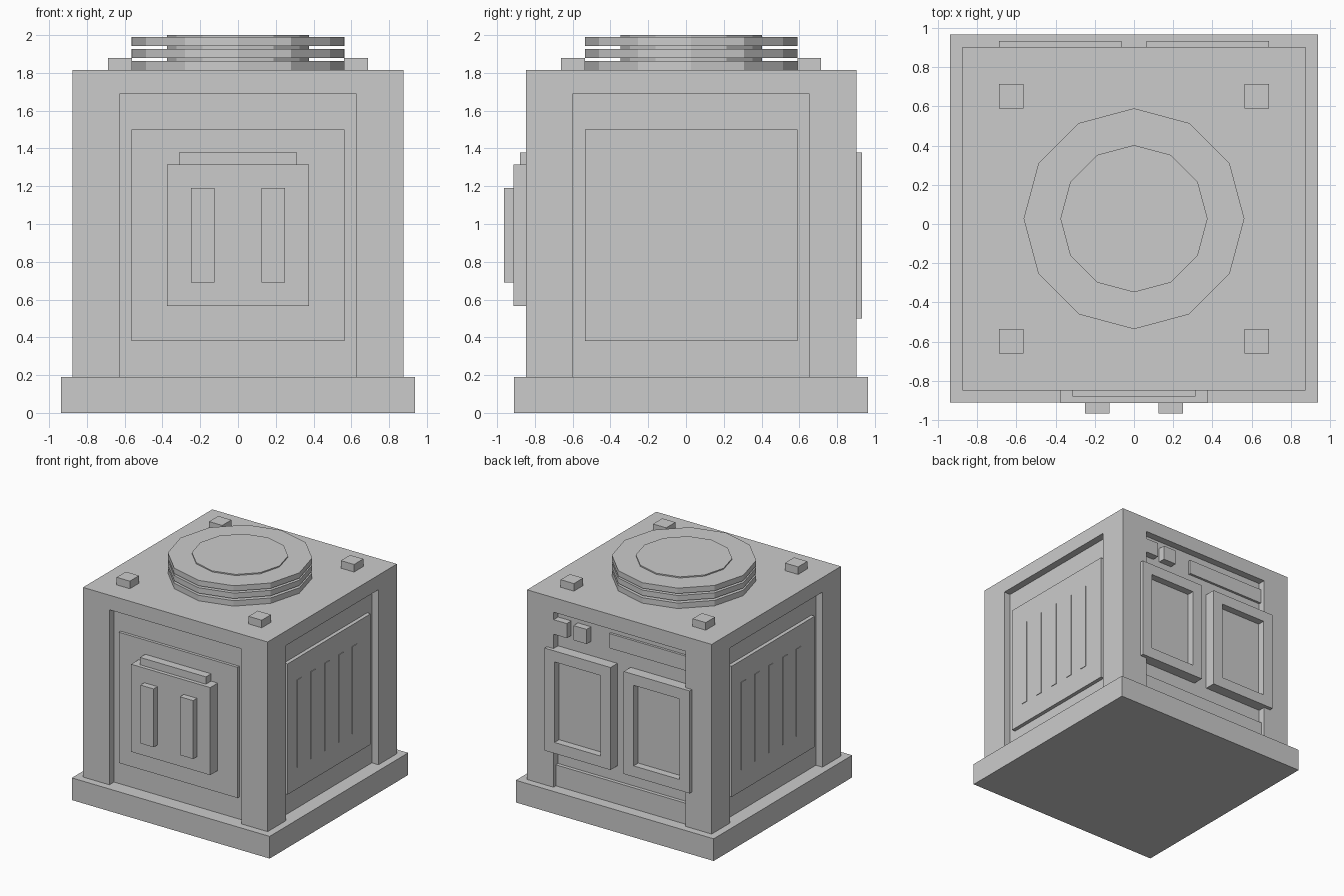
import bpy, bmesh, math

if "Cube" in bpy.data.objects:
    bpy.data.objects.remove(bpy.data.objects["Cube"])

CY = 0.027  # centre of the body in y

metal = bpy.data.materials.new("grey_metal")
metal.diffuse_color = (0.6, 0.6, 0.6, 1)
metal.use_nodes = True
metal.node_tree.nodes["Principled BSDF"].inputs["Base Color"].default_value = metal.diffuse_color


def finish(name, bm):
    bmesh.ops.recalc_face_normals(bm, faces=bm.faces[:])
    me = bpy.data.meshes.new(name)
    bm.to_mesh(me)
    bm.free()
    me.materials.append(metal)
    ob = bpy.data.objects.new(name, me)
    bpy.context.collection.objects.link(ob)
    return ob


def cube(x, y, z):
    bm = bmesh.new()
    bmesh.ops.create_cube(bm, size=1)
    for v in bm.verts:
        v.co = [r[0] if c < 0 else r[1] for c, r in zip(v.co, (x, y, z))]
    return bm


def box(name, x, y, z):
    return finish(name, cube(x, y, z))


def disc(name, r, z0, z1):
    bm = bmesh.new()
    lo, hi = [[bm.verts.new((r * math.cos(i * math.pi / 6),
                             CY + r * math.sin(i * math.pi / 6), z))
               for i in range(12)] for z in (z0, z1)]
    bm.faces.new(lo)
    bm.faces.new(hi)
    for i in range(12):
        j = (i + 1) % 12
        bm.faces.new((lo[i], lo[j], hi[j], hi[i]))
    return finish(name, bm)


# Body: plinth, recessed core, corner posts and lid
box("base_plinth", (-0.9375, 0.9375), (CY - 0.9375, CY + 0.9375), (0, 0.19))
box("core", (-0.8125, 0.8125), (CY - 0.8125, CY + 0.8125), (0.18, 1.70))
box("lid", (-0.875, 0.875), (CY - 0.875, CY + 0.875), (1.69, 1.815))
for sx in (-1, 1):
    for sy in (-1, 1):
        box("corner_post", sorted((sx * 0.625, sx * 0.875)),
            sorted((CY + sy * 0.625, CY + sy * 0.875)), (0.19, 1.69))
        box("lid_stud", sorted((sx * 0.5625, sx * 0.6875)),
            sorted((CY + sy * 0.5625, CY + sy * 0.6875)), (1.81, 1.88))

# Stacked cap of twelve-sided rings on a narrower core
disc("cap_core", 0.375, 1.81, 2.0)
for z in (1.815, 1.88, 1.943):
    disc("cap_ring", 0.5625, z, z + 0.047)

# Side panels with vertical slats
for s in (-1, 1):
    box("side_panel", sorted((s * 0.80, s * 0.845)), (CY - 0.5625, CY + 0.5625), (0.38, 1.5))
    for i in range(5):
        y = CY + s * (-0.032 + (i - 2) * 0.1875)
        box("side_slat", sorted((s * 0.84, s * 0.85)), (y - 0.031, y + 0.031), (0.565, 1.315))

# Front panel, raised box, hood and handles
box("front_panel", (-0.5625, 0.5625), (-0.81, -0.77), (0.38, 1.5))
box("front_box", (-0.375, 0.375), (-0.912, -0.80), (0.565, 1.315))
box("front_hood", (-0.3125, 0.3125), (-0.88, -0.80), (1.315, 1.378))
for s in (-1, 1):
    box("front_handle", sorted((s * 0.125, s * 0.25)), (-0.9645, -0.90), (0.69, 1.19))

# Back: framed windows, buttons and trim strips
for s in (-1, 1):
    bm = cube(sorted((s * 0.0625, s * 0.6875)), (0.83, 0.933), (0.5, 1.378))
    bm.normal_update()
    face = [f for f in bm.faces if f.normal.y > 0.9]
    inner = bmesh.ops.inset_region(bm, faces=face, thickness=0.094, use_even_offset=True)
    side = bmesh.ops.extrude_face_region(bm, geom=face)
    verts = [g for g in side["geom"] if isinstance(g, bmesh.types.BMVert)]
    bmesh.ops.translate(bm, verts=verts, vec=(0, -0.063, 0))
    if face[0].is_valid:
        bmesh.ops.delete(bm, geom=face, context='FACES_ONLY')
    finish("back_window_frame", bm)
for x in (0.3125, 0.5):
    box("back_button", (x, x + 0.125), (0.83, 0.90), (1.5, 1.625))
box("back_upper_strip", (-0.625, 0.125), (0.83, 0.86), (1.5, 1.625))
box("back_lower_strip", (-0.625, 0.625), (0.83, 0.87), (0.19, 0.37))
